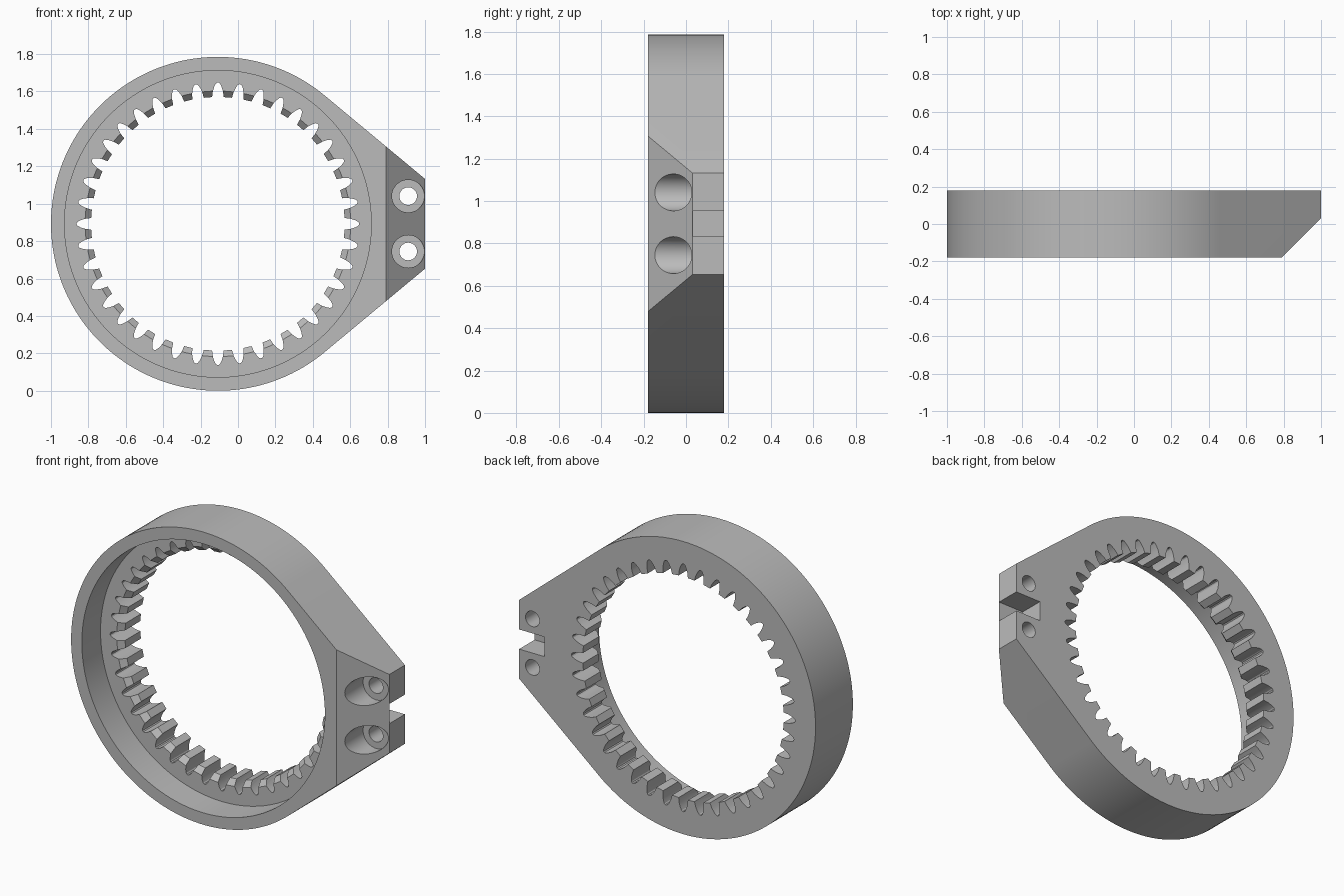
import bpy, bmesh
from math import sin, cos, pi, radians

if "Cube" in bpy.data.objects:
    bpy.data.objects.remove(bpy.data.objects["Cube"])

CX, R = -0.1075, 0.8925          # ring centre x, outer radius (centre height equals R)
FRONT, BACK = -0.18, 0.18
FLOOR = 0.0                      # recess floor depth
TEETH = 40

grey = bpy.data.materials.new("plain grey")
grey.use_nodes = True
grey.diffuse_color = (0.5, 0.5, 0.5, 1)
grey.node_tree.nodes["Principled BSDF"].inputs["Base Color"].default_value = (0.5, 0.5, 0.5, 1)


def loft(name, sections):
    """Solid through (y, [(x, z), ...]) sections with matching point counts."""
    bm = bmesh.new()
    rings = [[bm.verts.new((x, y, z)) for x, z in pts] for y, pts in sections]
    n = len(rings[0])
    for a, b in zip(rings, rings[1:]):
        for i in range(n):
            j = (i + 1) % n
            bm.faces.new((a[i], a[j], b[j], b[i]))
    bm.faces.new(rings[0])
    bm.faces.new(rings[-1])
    bmesh.ops.recalc_face_normals(bm, faces=bm.faces)
    mesh = bpy.data.meshes.new(name)
    bm.to_mesh(mesh)
    bm.free()
    mesh.materials.append(grey)
    obj = bpy.data.objects.new(name, mesh)
    bpy.context.collection.objects.link(obj)
    return obj


def circle(x, z, r, n=160):
    return [(x + r * cos(2 * pi * i / n), z + r * sin(2 * pi * i / n)) for i in range(n)]


def polar(r, a):
    return (CX + r * cos(a), R + r * sin(a))


def cut(body, cutter):
    cutter.hide_render = True
    mod = body.modifiers.new("cut", 'BOOLEAN')
    mod.operation = 'DIFFERENCE'
    mod.solver = 'EXACT'
    mod.object = cutter
    bpy.context.view_layer.objects.active = body
    bpy.ops.object.modifier_apply(modifier=mod.name)
    bpy.data.objects.remove(cutter)


# Ring body with the tangent clamp lug
start = radians(51)
arc = [polar(R, start + (2 * pi - 2 * start) * i / 120) for i in range(121)]
outline = arc + [(1, R - 0.24), (1, R + 0.24)]
body = loft("ring_gear_clamp", [(FRONT, outline), (BACK, outline)])

# Front recess
recess = circle(CX, R, 0.82)
cut(body, loft("recess_cutter", [(FRONT - 0.1, recess), (FLOOR, recess)]))

# Toothed bore: each gap is a narrow rounded notch between flat tooth tips
gap = [(0.678, 0.031), (0.71, 0.027), (0.735, 0.019), (0.75, 0.011), (0.755, 0.004)]
flank = gap + [(r, -w) for r, w in reversed(gap)]
profile = []
for t in range(TEETH):
    profile += [polar(r, 2 * pi * t / TEETH - w / r) for r, w in flank]
cut(body, loft("tooth_cutter", [(FLOOR - 0.05, profile), (BACK + 0.1, profile)]))

# Lead-in chamfer on the tooth tips
cut(body, loft("lead_in_cutter", [(FLOOR - 0.03, circle(CX, R, 0.74)),
                                  (FLOOR + 0.04, circle(CX, R, 0.67))]))

# Sloped front corner of the lug
wedge = loft("corner_cutter", [(FRONT - 0.2, [(0.59, 0.2), (1.4, 0.2), (1.4, 1.6), (0.59, 1.6)]),
                               (0.23, [(1.2, 0.2), (1.4, 0.2), (1.4, 1.6), (1.2, 1.6)])])
for v in wedge.data.vertices:
    if v.co.x < 1.3:
        v.co.x = v.co.y + 0.97
cut(body, wedge)

# Slot in the back of the lug
slot = [(0.83, R - 0.06), (1.2, R - 0.06), (1.2, R + 0.06), (0.83, R + 0.06)]
cut(body, loft("slot_cutter", [(0.032, slot), (BACK + 0.1, slot)]))

# Two counterbored screw holes
for side in (-1, 1):
    z = R + side * 0.148
    for r, end in ((0.087, 0.03), (0.047, BACK + 0.1)):
        hole = circle(0.91, z, r, 48)
        cut(body, loft("hole_cutter", [(FRONT - 0.1, hole), (end, hole)]))

bpy.ops.object.select_all(action='DESELECT')
body.select_set(True)
bpy.context.view_layer.objects.active = body
bpy.ops.object.shade_smooth_by_angle(angle=radians(25))
